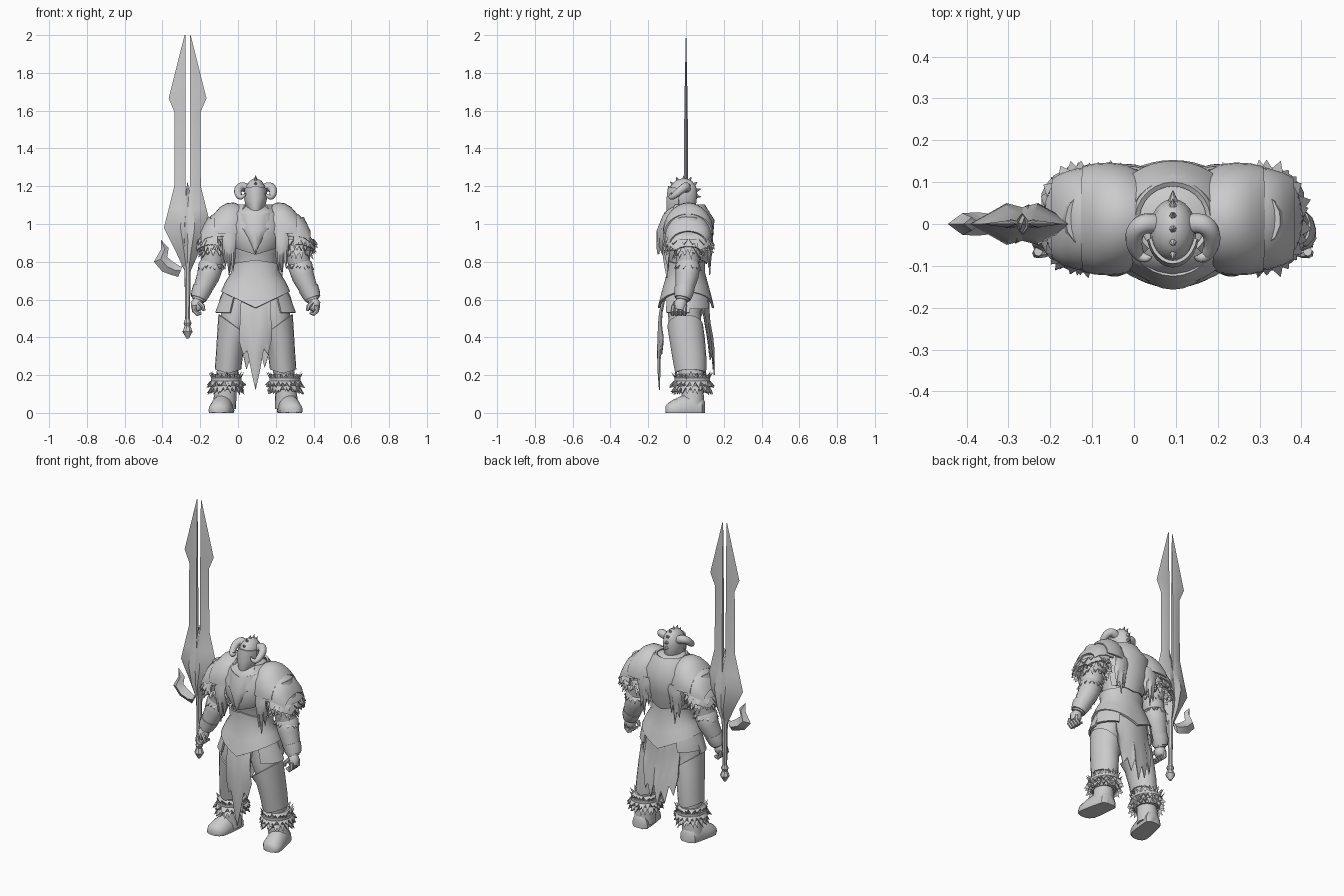
import bpy, bmesh, math, random
from mathutils import Vector

random.seed(4)
CX = 0.093      # body centre line
SX = -0.267     # sword centre line
grey = bpy.data.materials.new("plain_grey")
grey.diffuse_color = (0.6, 0.6, 0.6, 1)


def mesh(name, verts, faces, thick=0.0):
    me = bpy.data.meshes.new(name)
    me.from_pydata([tuple(v) for v in verts], [], faces)
    bm = bmesh.new()
    bm.from_mesh(me)
    bmesh.ops.remove_doubles(bm, verts=bm.verts, dist=0.0002)
    bmesh.ops.recalc_face_normals(bm, faces=bm.faces)
    bm.to_mesh(me)
    bm.free()
    me.materials.append(grey)
    ob = bpy.data.objects.new(name, me)
    bpy.context.collection.objects.link(ob)
    if thick:
        mod = ob.modifiers.new("thickness", 'SOLIDIFY')
        mod.thickness = thick
        mod.offset = 0
    return ob


def skin(name, rings, closed=True, caps=True, thick=0.0):
    """Join equal point rings into a surface."""
    n = len(rings[0])
    verts = [p for r in rings for p in r]
    faces = []
    for j in range(len(rings) - 1):
        for i in range(n if closed else n - 1):
            k = (i + 1) % n
            faces.append((j * n + i, j * n + k, (j + 1) * n + k, (j + 1) * n + i))
    if closed and caps:
        faces += [tuple(range(n)), tuple(range((len(rings) - 1) * n, len(rings) * n))]
    return mesh(name, verts, faces, thick)


def band(name, rings, a0=0, a1=360, n=24, thick=0.0, s=1):
    """Elliptical rings (x, y, z, rx, ry, V dip, outward slant); angle 0 faces the front."""
    full = a1 - a0 == 360
    out = []
    for x, y, z, rx, ry, *d in rings:
        dip, slant = (d + [0, 0])[:2]
        ring = []
        for i in range(n if full else n + 1):
            a = math.radians(a0 + (a1 - a0) * i / n)
            zz = z - dip * (1 - abs(math.sin(a))) + slant * math.sin(a)
            ring.append((CX + s * (x + rx * math.sin(a)), y - ry * math.cos(a), zz))
        out.append(ring)
    return skin(name, out, full, not thick, thick)


def tube(name, pts, n=12, s=1, fine=1):
    """Tapered limb along (x, y, z, radius) points; fine > 1 rounds the path."""
    Q = [Vector(p) for p in pts]
    if fine > 1:
        R, Q = [2 * Q[0] - Q[1]] + Q + [2 * Q[-1] - Q[-2]], []
        for i in range(1, len(R) - 2):
            a, b, c, d = R[i - 1:i + 3]
            for t in (k / fine for k in range(fine)):
                Q.append(.5 * (2 * b + (c - a) * t + (2 * a - 5 * b + 4 * c - d) * t * t
                               + (3 * b - a - 3 * c + d) * t ** 3))
        Q.append(R[-2])
    P = [Vector((CX + s * p[0], p[1], p[2])) for p in Q]
    u, rings = Vector((0.31, 0.9, 0.3)), []
    for i, p in enumerate(P):
        t = (P[min(i + 1, len(P) - 1)] - P[max(i - 1, 0)]).normalized()
        u = (u - t * u.dot(t)).normalized()
        v = t.cross(u)
        rings.append([p + (u * math.cos(a) + v * math.sin(a)) * Q[i][3]
                      for a in (2 * math.pi * k / n for k in range(n))])
    return skin(name, rings)


def fur(name, x, y, z, rx, ry, length, n, rise, s=1):
    """Ring of ragged tufts; rise sets how far the tips go up or down."""
    verts, faces = [], []
    for i in range(n):
        a = 2 * math.pi * (i + random.uniform(-.3, .3)) / n
        w, l = 4.5 / n, length * random.uniform(.6, 1.2)
        for da, k, dz in ((-w, 1, 0), (w, 1, 0), (0, .9, -.03)):
            verts.append((CX + s * (x + rx * k * math.sin(a + da)), y - ry * k * math.cos(a + da), z + dz))
        verts.append((CX + s * (x + (rx + l) * math.sin(a)), y - (ry + l) * math.cos(a),
                      z + rise * random.uniform(.6, 1.3)))
        b = 4 * i
        faces += [(b, b + 1, b + 3), (b + 1, b + 2, b + 3), (b + 2, b, b + 3)]
    mesh(name, verts, faces)


def cloth(name, x0, x1, z, lengths, ys, flare=0.0, bow=0.0, s=1):
    """Hanging sheet; one length per column gives the torn hem."""
    n, rows = len(lengths), 5
    rings = []
    for j in range(rows + 1):
        t = j / rows
        q = t * (len(ys) - 1)
        k = min(int(q), len(ys) - 2)
        y = ys[k] + (ys[k + 1] - ys[k]) * (q - k)
        row = []
        for i, l in enumerate(lengths):
            c = 2 * i / (n - 1) - 1
            x = (x0 + x1) / 2 + c * (x1 - x0) / 2 * (1 + flare * t)
            row.append((CX + s * x, y + bow * c * c, z - l * t))
        rings.append(row)
    skin(name, rings, False, False, 0.006)


def shell(name, rings, span, s):
    """Shoulder plate: arches (x, centre z, rise, half depth) over the arm."""
    out = []
    for x, zc, h, ry in rings:
        out.append([(CX + s * x, .012 + ry * math.sin(a), zc + h * math.cos(a))
                    for a in (math.radians(-span + 2 * span * i / 16) for i in range(17))])
    skin(name, out, False, False, 0.012)


# Torso, armour and belt
band("torso", [(0, 0, .66, .12, .09), (0, 0, .76, .105, .08), (0, 0, .84, .12, .1), (0, 0, .92, .15, .125),
               (0, 0, 1.0, .165, .13), (0, 0, 1.06, .13, .115), (0, 0, 1.1, .06, .07)])
band("breastplate", [(0, 0, 1.08, .10, .10, .03), (0, 0, 1.0, .15, .14, .02), (0, 0, .92, .142, .138, .04),
                     (0, 0, .88, .125, .12, .04)], -62, 62, 16, .012)
band("chest_shield", [(0, 0, 1.07, .11, .12, .03), (0, 0, .99, .12, .152, .03), (0, 0, .94, .06, .152, .06),
                      (0, 0, .90, .01, .146, .06)], -60, 60, 10, .01)
band("back_plate", [(0, 0, 1.09, .10, .10), (0, 0, 1.02, .155, .145), (0, 0, .90, .15, .135),
                    (0, 0, .82, .12, .105, .03)], 115, 245, 16, .012)
band("collar", [(0, .01, 1.05, .12, .115), (0, .01, 1.1, .085, .085)], 40, 320, 20, .012)
band("belt_plate", [(0, 0, .79, .132, .095, -.02), (0, 0, .74, .125, .095, 0), (0, 0, .69, .155, .12, .04),
                    (0, 0, .64, .178, .143, .085)], n=32, thick=.012)
band("hips", [(0, 0, .49, .06, .07), (0, 0, .55, .14, .1), (0, 0, .64, .15, .105), (0, 0, .7, .12, .09)])

# Front and back cloth
cloth("front_tabard", -.075, .075, .64, [.26, .33, .31, .42, .52, .42, .3, .33, .24],
      [-.115, -.14, -.15, -.15, -.14], .15, .02)
cloth("back_cloth", -.11, .11, .7, [.3, .42, .36, .47, .4, .5, .37, .46, .38, .42, .28],
      [.1, .125, .12, .14, .15], .1, -.035)

# Head and helmet
band("neck", [(0, 0, 1.04, .05, .05), (0, 0, 1.13, .04, .045)])
band("helmet", [(0, -.015, 1.08, .04, .05, .03), (0, -.015, 1.12, .054, .068, .02), (0, -.015, 1.16, .056, .075),
                (0, -.015, 1.2, .05, .068), (0, -.013, 1.228, .032, .045), (0, -.01, 1.24, .01, .015)])
band("face_guard", [(0, -.015, 1.19, .056, .076, -.01), (0, -.015, 1.14, .06, .085, .01),
                    (0, -.02, 1.08, .046, .078, .03), (0, -.03, 1.05, .012, .06, .035)], -75, 75, 12, .008)
for i in range(7):
    a = math.radians(-50 + 25 * i)
    d = Vector((0, math.sin(a), math.cos(a)))
    b = Vector((0, -.012, 1.16)) + Vector((0, d.y * .068, d.z * .072))
    tip = b + d * .026
    tube("crest_spike", [(*b, .012), (*tip, .001)], 6)

for s in (-1, 1):
    # Curled horns
    tube("horn", [(.035, .0, 1.185, .024), (.07, .0, 1.197, .024), (.09, -.02, 1.185, .022),
                  (.092, -.05, 1.16, .019), (.08, -.075, 1.142, .014), (.062, -.082, 1.15, .009),
                  (.05, -.078, 1.165, .001)], 12, s, 4)
    # Shoulder plates, narrowing outward
    shell("inner_pauldron", [(.085, .95, .145, .11), (.115, .95, .158, .125), (.15, .95, .155, .129),
                             (.185, .95, .135, .127), (.215, .95, .10, .12)], 90, s)
    shell("middle_pauldron", [(.17, .93, .13, .12), (.225, .93, .115, .116), (.262, .92, .09, .105),
                              (.285, .90, .06, .092)], 88, s)
    shell("outer_pauldron", [(.2, .89, .11, .124), (.25, .89, .085, .115), (.28, .88, .06, .1),
                             (.298, .87, .04, .08), (.308, .86, .02, .06)], 90, s)
    for z, g in ((.92, .0), (.89, -.01)):
        fur("shoulder_fur", .225, .012, z, .085 + g, .12 + g, .022, 26, -.045, s)
    # Arms
    tube("upper_arm", [(.19, .01, 1.02, .07), (.215, .01, .93, .075), (.222, .01, .85, .066),
                       (.235, .01, .76, .056)], 14, s)
    tube("forearm", [(.228, .012, .81, .05), (.236, .01, .78, .066), (.252, .005, .72, .06),
                     (.285, -.01, .645, .048), (.303, -.02, .595, .034)], 14, s)
    tube("gauntlet_cuff", [(.28, -.008, .66, .054), (.293, -.012, .63, .05), (.302, -.018, .605, .043)], 12, s)
    fur("upper_arm_fur", .222, .01, .87, .065, .065, .02, 18, -.05, s)
    fur("elbow_fur", .236, .01, .79, .06, .06, .018, 16, -.03, s)
    # Hands with curled fingers
    tube("palm", [(.303, -.02, .6, .025), (.31, -.028, .58, .034), (.308, -.032, .555, .033),
                  (.3, -.035, .54, .018)], 10, s)
    for k in range(4):
        y = -.066 + .021 * k
        tube("finger", [(.322, y, .57, .011), (.325, y - .004, .54, .012), (.308, y - .004, .522, .011),
                        (.288, y, .53, .008)], 7, s)
    tube("thumb", [(.3, -.055, .585, .011), (.28, -.065, .565, .012), (.273, -.065, .54, .008)], 7, s)
    # Torn pelts at chest and back
    cloth("chest_pelt", .105, .175, .95, [.12, .2, .15, .235, .14, .18, .1], [-.115, -.125, -.115, -.1], -.1, .012, s)
    cloth("back_pelt", .06, .15, .97, [.1, .18, .13, .24, .16, .2, .1], [.135, .143, .13, .125], -.1, -.012, s)
    # Hip plates
    band("hip_plate", [(0, 0, .67, .15, .115), (0, 0, .6, .182, .128), (0, 0, .53, .208, .132)], 40, 98, 10, .012, s)
    band("rear_hip_plate", [(0, 0, .68, .15, .115), (0, 0, .61, .182, .135), (0, 0, .55, .195, .14)],
         92, 145, 10, .012, s)
    # Legs with slanted thigh and shin guards
    band("leg", [(.08, 0, .62, .08, .09), (.098, -.008, .53, .085, .088), (.115, -.005, .45, .072, .084),
                 (.132, .012, .36, .062, .082), (.143, .022, .28, .06, .078), (.155, .032, .16, .055, .06)], n=18, s=s)
    band("thigh_guard", [(.11, -.004, .46, .083, .091, 0, .06), (.128, .006, .39, .072, .09, 0, .02),
                         (.138, .018, .31, .068, .086, .02), (.146, .025, .23, .066, .078, .02)],
         n=20, thick=.008, s=s)
    # Fur boot cuffs
    band("boot_cuff", [(.155, .033, .12, .062, .075), (.155, .033, .15, .083, .095), (.155, .033, .185, .083, .095),
                       (.155, .033, .205, .062, .072)], n=18, s=s)
    for z, r, rise in ((.185, .075, .03), (.17, .085, -.03), (.145, .078, -.04)):
        fur("boot_fur", .155, .033, z, r, r + .012, .022, 24, rise, s)
    # Boots, toes turned out
    band("boot_shaft", [(.165, .035, .02, .062, .06), (.162, .035, .08, .06, .06), (.157, .033, .14, .055, .058)],
         n=16, s=s)
    rings = []
    for y, w, h in ((.1, .03, .06), (.085, .052, .085), (.03, .058, .11), (-.03, .062, .088), (-.075, .06, .066),
                    (-.098, .044, .05), (-.108, .024, .034)):
        x = .178 - .16 * y
        rings.append([(CX + s * (x + w * math.cos(a)), y, max(0, .012 + (h - .012) * math.sin(a)))
                      for a in (2 * math.pi * k / 16 for k in range(16))])
    skin("boot", rings)
    # Blade half: sharp outer edge, raised ridge, narrow central slot
    rows = ((.76, 0, .02, .015), (.86, 0, .065, .045), (.98, 0, .125, .05), (1.08, 0, .1, .032),
            (1.2, .012, .07, .012), (1.59, .012, .068, .009), (1.665, .012, .1, .008), (2.0, .012, .016, .001))
    rings = []
    for z, i, o, t in rows:
        m = i + (o - i) * .3
        rings.append([(SX + s * i, -t * .8, z), (SX + s * m, -t, z), (SX + s * o, 0, z),
                      (SX + s * m, t, z), (SX + s * i, t * .8, z)])
    skin("sword_blade", rings)

# Sword boss, grip, pommel and side hook
SO = SX - CX
tube("sword_boss", [(SO, 0, .8, .02), (SO, 0, .9, .05), (SO, 0, 1.0, .045), (SO, 0, 1.1, .024),
                    (SO, 0, 1.22, .001)], 4)
tube("sword_grip", [(SO, 0, .46, .013), (SO, 0, .62, .015), (SO, 0, .74, .017), (SO, 0, .79, .022)], 8)
tube("sword_pommel", [(SO, 0, .5, .012), (SO, 0, .475, .022), (SO, 0, .46, .016), (SO, 0, .43, .028),
                      (SO, 0, .395, .008)], 8)
rings = []
for ox, oz, ix, iz, t in ((-.408, .915, -.406, .914, .001), (-.408, .865, -.367, .873, .016),
                          (-.445, .8, -.375, .825, .026), (-.4, .747, -.345, .8, .028),
                          (-.35, .73, -.305, .775, .022), (-.317, .72, -.29, .785, .012)):
    mx, mz = (ox + ix) / 2, (oz + iz) / 2
    rings.append([(ox, 0, oz), (mx, -t, mz), (ix, 0, iz), (mx, t, mz)])
skin("sword_hook", rings)

# Apply thickness and smooth the rounded parts
bpy.ops.object.select_all(action='SELECT')
bpy.context.view_layer.objects.active = bpy.context.selected_objects[0]
bpy.ops.object.convert(target='MESH')
bpy.ops.object.shade_smooth_by_angle(angle=math.radians(40))
